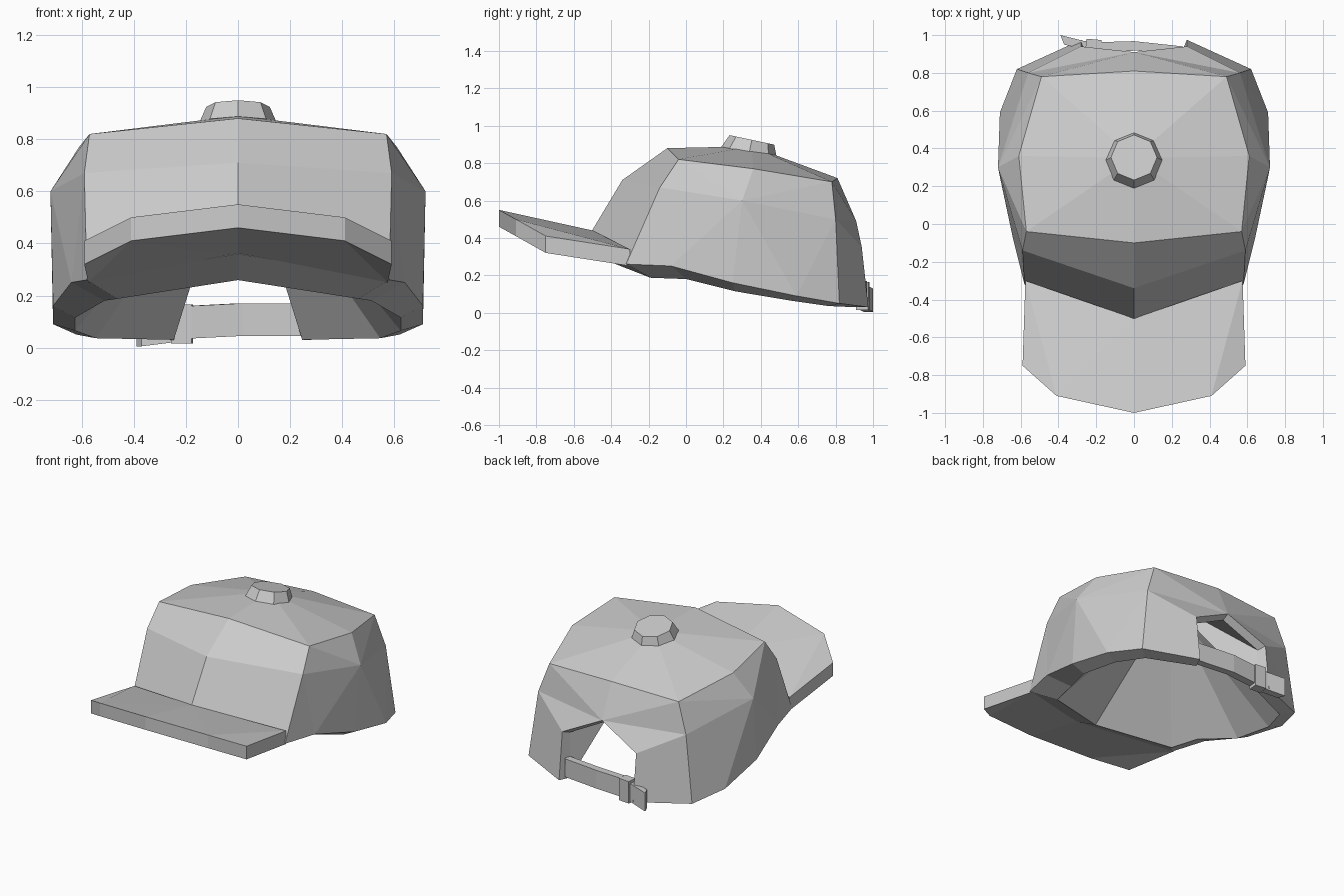
import bpy
import bmesh
from math import radians
from mathutils import Matrix, Vector

cube = bpy.data.objects.get("Cube")
if cube:
    bpy.data.objects.remove(cube)

fabric = bpy.data.materials.new("grey_fabric")
fabric.use_nodes = True
grey = (0.6, 0.6, 0.6, 1)
fabric.diffuse_color = grey
fabric.node_tree.nodes["Principled BSDF"].inputs["Base Color"].default_value = grey


def finish(name, bm):
    """Turn a bmesh into a flat-shaded object."""
    bmesh.ops.recalc_face_normals(bm, faces=bm.faces)
    mesh = bpy.data.meshes.new(name)
    bm.to_mesh(mesh)
    bm.free()
    mesh.materials.append(fabric)
    obj = bpy.data.objects.new(name, mesh)
    bpy.context.collection.objects.link(obj)
    return obj


def add_faces(bm, points, faces):
    """Each face is a string of point letters."""
    verts = {key: bm.verts.new(co) for key, co in points.items()}
    for face in faces.split():
        bm.faces.new([verts[key] for key in face])
    return verts


def mirror_x(bm):
    geom = bm.verts[:] + bm.edges[:] + bm.faces[:]
    bmesh.ops.mirror(bm, geom=geom, axis='X', merge_dist=0.001)


def thicken(bm, offset):
    """Extrude an open sheet into a closed solid."""
    result = bmesh.ops.extrude_face_region(bm, geom=bm.faces[:], use_keep_orig=True)
    moved = [g for g in result["geom"] if isinstance(g, bmesh.types.BMVert)]
    bmesh.ops.translate(bm, verts=moved, vec=offset)


# Crown: left half of the outer shell
outer = dict(
    p=(0, .35, .89),
    # edge of the top panel, front to back
    a=(0, -.1, .88), b=(.57, -.04, .82), c=(.61, .36, .77), d=(.49, .78, .7), e=(0, .81, .72),
    # middle ring, then the shoulder of the rear opening
    f=(0, -.34, .71), g=(.59, -.14, .67), h=(.72, .3, .6), i=(.56, .8, .5), j=(0, .91, .49),
    k=(.28, .94, .35),
    # lower rim, front to back
    l=(0, -.55, .36), m=(.58, -.32, .26), n=(.64, -.08, .25), o=(.71, .25, .16),
    q=(.71, .59, .09), r=(.62, .82, .05), s=(.28, .975, .03),
)
shell = "pab pbc pcd pde abgf bhg bch cdh dih dej dji fgml gnm ghn hon hqo hiq irq ijk ikr ksr"
rim = "lmnoqrskj"


def inset(key):
    """Inner rim point: pulled inward and, below, hanging lower than the shell."""
    x, y, z = outer[key]
    size = .8 if key in "lmn" else .88 if key in "oqrs" else .92
    z = z * .95 if key in "jk" else max(.03, z * .72)
    return (x * size, .33 + (y - .33) * size, z)


# The lining fans from the inner rim to a point under the button
bm = bmesh.new()
out_verts = add_faces(bm, outer, shell)
in_verts = {key: bm.verts.new(inset(key)) for key in rim}
peak = bm.verts.new((0, .35, .82))
for one, two in zip(rim, rim[1:]):
    bm.faces.new((out_verts[one], out_verts[two], in_verts[two], in_verts[one]))
    bm.faces.new((in_verts[one], in_verts[two], peak))
mirror_x(bm)
finish("crown", bm)

# Brim: faceted sheet thickened downward
brim = dict(t=(0, -1, .55), u=(.41, -.91, .5), v=(.59, -.75, .41), w=(.575, -.3, .34), x=(0, -.5, .44))
bm = bmesh.new()
add_faces(bm, brim, "tux uwx uvw")
mirror_x(bm)
thicken(bm, (0, 0, -.09))
finish("brim", bm)

# Button on top, leaning back with the crown
bm = bmesh.new()
bmesh.ops.create_cone(bm, cap_ends=True, segments=8, radius1=.152, radius2=.122, depth=.07)
place = Matrix.Translation(Vector((0, .345, .89))) @ Matrix.Rotation(radians(-12), 4, 'X')
bmesh.ops.transform(bm, matrix=place, verts=bm.verts)
finish("top_button", bm)

# Rear strap: ribbon from the left panel through the buckle to a loose tail
path = [(.26, .94, .045), (0, .968, .045), (-.2, .962, .035), (-.27, .97, .02), (-.39, 1, .005)]
bm = bmesh.new()
pairs = [(bm.verts.new(co), bm.verts.new(Vector(co) + Vector((0, 0, .125)))) for co in path]
for (low, high), (next_low, next_high) in zip(pairs, pairs[1:]):
    bm.faces.new((low, next_low, next_high, high))
thicken(bm, (.02, -.05, 0))
finish("rear_strap", bm)

# Buckle around the strap
bm = bmesh.new()
bmesh.ops.create_cube(bm, size=1)
size = Matrix.Diagonal((.08, .065, .15, 1))
place = Matrix.Translation(Vector((-.215, .945, .09))) @ Matrix.Rotation(radians(-5), 4, 'Z')
bmesh.ops.transform(bm, matrix=place @ size, verts=bm.verts)
finish("strap_buckle", bm)
